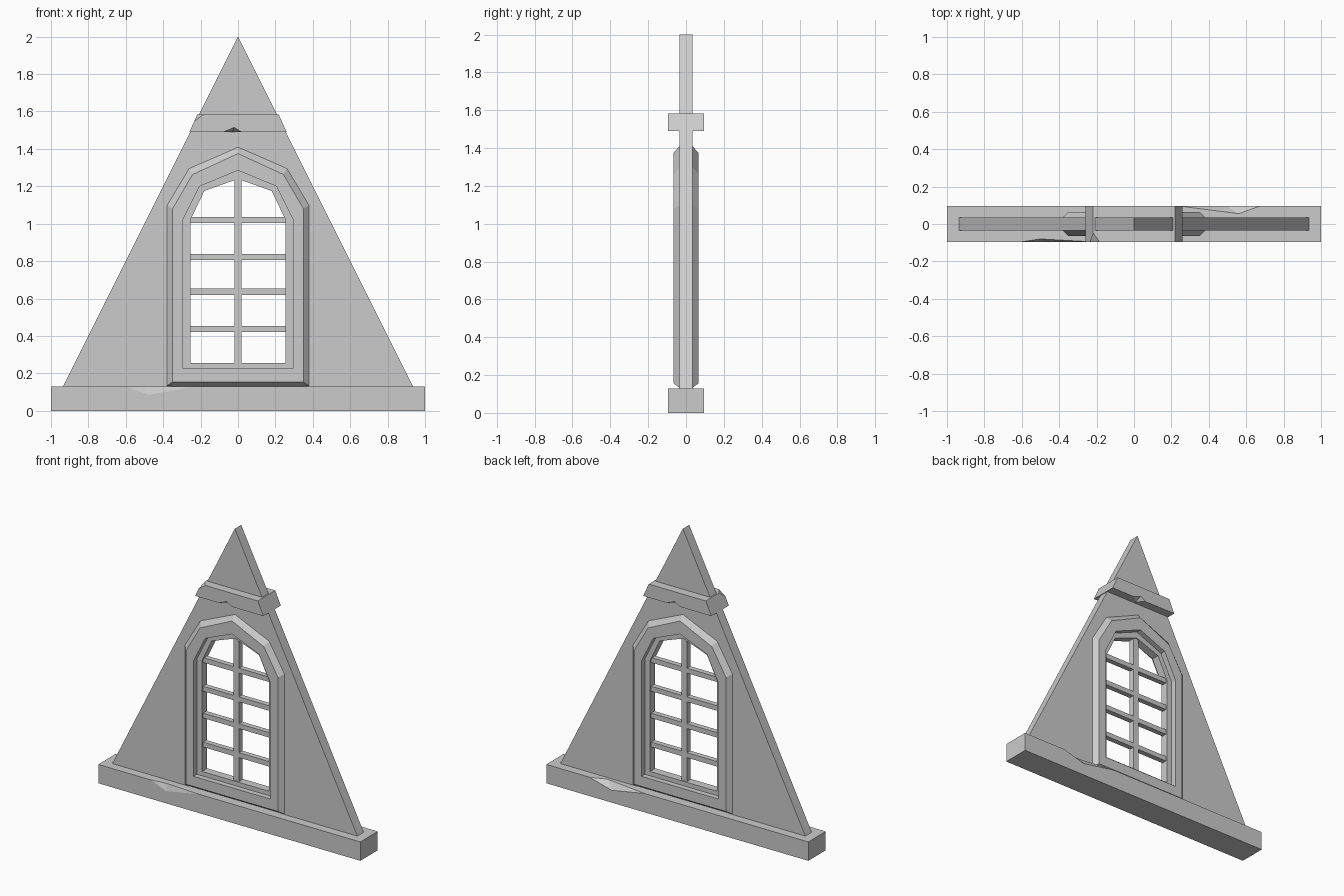
import bpy
import bmesh
from mathutils import Vector

if "Cube" in bpy.data.objects:
    bpy.data.objects.remove(bpy.data.objects["Cube"])

stone = bpy.data.materials.new("grey_stone")
stone.use_nodes = True
GREY = (0.6, 0.6, 0.6, 1)
stone.diffuse_color = GREY
stone.node_tree.nodes["Principled BSDF"].inputs["Base Color"].default_value = GREY


def finish(name, bm):
    bmesh.ops.recalc_face_normals(bm, faces=bm.faces)
    mesh = bpy.data.meshes.new(name)
    bm.to_mesh(mesh)
    bm.free()
    mesh.materials.append(stone)
    obj = bpy.data.objects.new(name, mesh)
    bpy.context.collection.objects.link(obj)
    return obj


def mirrored(half):
    """Complete an outline from its right half, listed from bottom to tip."""
    return half + [(-x, z) for x, z in reversed(half) if x > 0]


def slab(name, outline, depth):
    """Extrude a front outline to both sides of y = 0."""
    bm = bmesh.new()
    face = bm.faces.new([bm.verts.new((x, -depth, z)) for x, z in outline])
    grown = bmesh.ops.extrude_face_region(bm, geom=[face])["geom"]
    moved = [g for g in grown if isinstance(g, bmesh.types.BMVert)]
    bmesh.ops.translate(bm, verts=moved, vec=(0, 2 * depth, 0))
    return finish(name, bm)


def box(name, x0, x1, z0, z1, depth):
    return slab(name, [(x0, z0), (x1, z0), (x1, z1), (x0, z1)], depth)


def ring(name, sections):
    """Join a closed series of (outline, y) loops into a frame."""
    bm = bmesh.new()
    loops = [[bm.verts.new((x, y, z)) for x, z in line] for line, y in sections]
    for a, b in zip(loops, loops[1:] + loops[:1]):
        n = len(a)
        for i in range(n):
            j = (i + 1) % n
            bm.faces.new((a[i], a[j], b[j], b[i]))
    return finish(name, bm)


def chip(target, points):
    """Knock a shallow flake off an edge; the last point lies outside."""
    bm = bmesh.new()
    for p in points:
        bm.verts.new(p)
    bmesh.ops.convex_hull(bm, input=bm.verts)
    cutter = finish(target.name + "_chip_cutter", bm)
    cutter.hide_render = True
    cutter.hide_set(True)
    mod = target.modifiers.new("chip", "BOOLEAN")
    mod.operation = "DIFFERENCE"
    mod.solver = "EXACT"
    mod.object = cutter
    bpy.context.view_layer.objects.active = target
    bpy.ops.object.modifier_apply(modifier=mod.name)
    bpy.data.objects.remove(cutter)


def arch(base, side, spring, shoulder, tip):
    return mirrored([(side, base), (side, spring), shoulder, (0, tip)])


# Arch outlines, from the outside of the frame to the glass opening
outer = arch(0.13, 0.385, 1.10, (0.265, 1.30), 1.415)
face_edge = arch(0.155, 0.35, 1.08, (0.243, 1.263), 1.375)
reveal = arch(0.225, 0.295, 1.02, (0.205, 1.20), 1.285)
opening = arch(0.255, 0.255, 1.02, (0.18, 1.175), 1.24)

# Gable wall, open behind the window
hole = [(x, 0.13 if z < 0.2 else z) for x, z in face_edge]
slab("gable_wall", [(0.935, 0.13), (0, 2), (-0.935, 0.13)] + hole[::-1], 0.035)

# Window surround with bevelled outer edges, and the recessed sash
ring("window_surround", [(outer, -0.03), (face_edge, -0.065), (reveal, -0.065),
                         (reveal, 0.065), (face_edge, 0.065), (outer, 0.03)])
ring("window_sash", [(reveal, -0.028), (opening, -0.028),
                     (opening, 0.028), (reveal, 0.028)])

# Glazing bars
box("upright_bar", -0.02, 0.02, 0.24, 1.25, 0.02)
for i, z in enumerate((0.437, 0.637, 0.822, 1.02)):
    box(f"cross_bar_{i + 1}", -0.27, 0.27, z - 0.017, z + 0.017, 0.018)

# Sill with a flake off the front and the back top edge
D = 0.095
sill = box("base_sill", -1, 1, 0, 0.13, D)
chip(sill, [(-0.6, -D, 0.13), (-0.23, -D, 0.13), (-0.48, -D, 0.085),
            (-0.5, -0.08, 0.13), (-0.45, -0.2, 0.23)])
chip(sill, [(0.25, D, 0.13), (0.67, D, 0.13), (0.5, D, 0.085),
            (0.56, 0.055, 0.13), (0.5, 0.2, 0.23)])

# Band near the peak, notched below on both sides and worn at one corner
band = slab("peak_band", mirrored([(0.26, 1.49), (0.218, 1.583)]), D)
for s in (-1, 1):
    chip(band, [(s * 0.08, s * D, 1.49), (-s * 0.02, s * D, 1.49),
                (s * 0.02, s * D, 1.515), (s * 0.03, s * 0.05, 1.49),
                (s * 0.03, s * 0.2, 1.39)])
chip(band, [(-0.185, -D, 1.583), (-0.237, -D, 1.545), (-0.22, -0.045, 1.583),
            (-0.3, -0.2, 1.68)])
